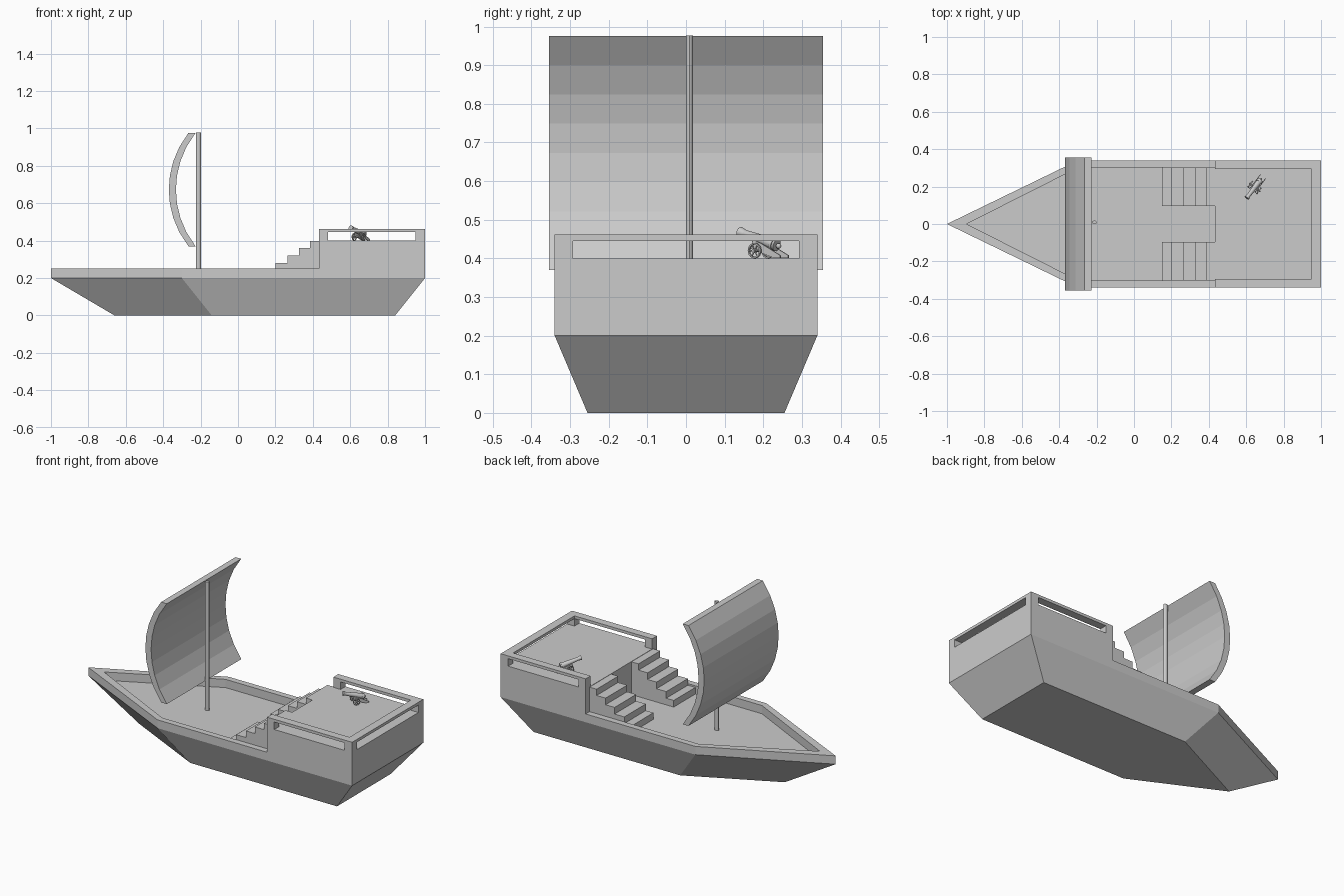
import bpy, bmesh, math
from mathutils import Vector, Matrix

if "Cube" in bpy.data.objects:
    bpy.data.objects.remove(bpy.data.objects["Cube"])

GREY = (0.6, 0.6, 0.6, 1)
grey = bpy.data.materials.new("plain_grey")
grey.use_nodes = True
grey.diffuse_color = GREY
grey.node_tree.nodes["Principled BSDF"].inputs["Base Color"].default_value = GREY


def finish(name, bm, smooth=False):
    bmesh.ops.recalc_face_normals(bm, faces=bm.faces)
    mesh = bpy.data.meshes.new(name)
    bm.to_mesh(mesh)
    bm.free()
    mesh.materials.append(grey)
    obj = bpy.data.objects.new(name, mesh)
    bpy.context.collection.objects.link(obj)
    if smooth:
        bpy.ops.object.select_all(action="DESELECT")
        obj.select_set(True)
        bpy.context.view_layer.objects.active = obj
        bpy.ops.object.shade_smooth_by_angle(angle=math.radians(35))
    return obj


def add_prism(bm, points, sweep):
    """Closed outline swept along a vector."""
    face = bm.faces.new([bm.verts.new(p) for p in points])
    out = bmesh.ops.extrude_face_region(bm, geom=[face], use_keep_orig=True)
    moved = [v for v in out["geom"] if isinstance(v, bmesh.types.BMVert)]
    bmesh.ops.translate(bm, verts=moved, vec=sweep)


def prism(name, points, sweep):
    bm = bmesh.new()
    add_prism(bm, points, sweep)
    return finish(name, bm)


def rectangle(x0, x1, y0, y1, z):
    return [(x0, y0, z), (x1, y0, z), (x1, y1, z), (x0, y1, z)]


def add_rod(bm, start, end, r0, r1, sides=12):
    a, b = Vector(start), Vector(end)
    turn = (b - a).to_track_quat("Z", "Y").to_matrix().to_4x4()
    bmesh.ops.create_cone(bm, cap_ends=True, segments=sides, radius1=r0, radius2=r1,
                          depth=(b - a).length,
                          matrix=Matrix.Translation((a + b) / 2) @ turn)


# Hull: outline rings lofted from keel to bulwark, then down to the deck
def hull_ring(bow, shoulder, stern, half, z):
    return [(bow, 0, z), (shoulder, -half, z), (stern, -half, z),
            (stern, half, z), (shoulder, half, z)]


SIDE, INNER, CASTLE = 0.34, 0.303, 0.432
DECK, BULWARK, FLOOR = 0.2, 0.25, 0.40
bm = bmesh.new()
rings = [[bm.verts.new(p) for p in hull_ring(*spec)] for spec in (
    (-0.66, -0.14, 0.84, 0.255, 0),
    (-1, -0.3, 1, SIDE, DECK),
    (-1, -0.3, 1, SIDE, BULWARK),
    (-0.895, -0.295, CASTLE, INNER, BULWARK),
    (-0.895, -0.295, CASTLE, INNER, DECK))]
for low, high in zip(rings, rings[1:]):
    for i in range(len(low)):
        j = (i + 1) % len(low)
        bm.faces.new((low[i], low[j], high[j], high[i]))
bm.faces.new(rings[0])
bm.faces.new(rings[-1])
finish("hull", bm)

# Raised stern deck
prism("stern_deck", rectangle(CASTLE, 1, -SIDE, SIDE, BULWARK), (0, 0, FLOOR - BULWARK))

# Railing: a U-shaped top beam on corner posts, open toward the stairs
inside, back, beam, top = 0.293, 0.95, 0.445, 0.462
bm = bmesh.new()
add_prism(bm, [(CASTLE, -SIDE, beam), (1, -SIDE, beam), (1, SIDE, beam), (CASTLE, SIDE, beam),
               (CASTLE, inside, beam), (back, inside, beam),
               (back, -inside, beam), (CASTLE, -inside, beam)], (0, 0, top - beam))
for x0, x1 in ((CASTLE, 0.48), (back, 1)):
    for y0, y1 in ((-SIDE, -inside), (inside, SIDE)):
        add_prism(bm, rectangle(x0, x1, y0, y1, FLOOR), (0, 0, beam - FLOOR))
finish("stern_railing", bm)

# Stairs: a stepped profile on each side
edges = (0.15, 0.2, 0.265, 0.325, 0.385, CASTLE)
rise = (FLOOR - DECK) / 5
profile = [(edges[0], DECK)]
for i in range(5):
    height = DECK + rise * (i + 1) - (0.002 if i == 4 else 0)
    profile += [(edges[i], height), (edges[i + 1], height)]
profile.append((CASTLE, DECK))
for name, y in (("right_stairs", -INNER), ("left_stairs", 0.097)):
    prism(name, [(x, y, z) for x, z in profile], (0, INNER - 0.097, 0))

# Mast
bm = bmesh.new()
add_rod(bm, (0, 0, DECK), (0, 0, 0.977), 0.013, 0.013)
bmesh.ops.scale(bm, vec=(1, 0.72, 1), verts=bm.verts)
bmesh.ops.translate(bm, vec=(-0.212, 0.009, 0), verts=bm.verts)
finish("mast", bm, smooth=True)

# Sail: flat-faceted arc, shifted copy of itself gives the thickness
half, bulge, middle, thick = 0.303, 0.105, 0.673, 0.038
radius = (half ** 2 + bulge ** 2) / (2 * bulge)
arc = []
for i in range(9):
    h = half * (i / 4 - 1)
    arc.append((-0.37 + radius - math.sqrt(radius ** 2 - h ** 2), middle + h))
outline = arc + [(x + thick, z) for x, z in reversed(arc)]
prism("sail", [(x, -0.355, z) for x, z in outline], (0, 0.71, 0))

# Cannon frame: forward direction and axle direction
forward = Vector((-0.6, -0.8, 0))
across = Vector((0.8, -0.6, 0))
axle = Vector((0.645, 0.195, FLOOR + 0.02))


def at(f, a, h):
    return axle + forward * f + across * a + Vector((0, 0, h))


# Barrel: tapered tube with breech knob and muzzle ring
bm = bmesh.new()
add_rod(bm, at(-0.05, 0, 0.014), at(0.058, 0, 0.045), 0.016, 0.010, 16)
add_rod(bm, at(0.052, 0, 0.0433), at(0.07, 0, 0.0485), 0.010, 0.014, 16)
add_rod(bm, at(-0.044, 0, 0.0157), at(-0.036, 0, 0.018), 0.018, 0.018, 16)
bmesh.ops.create_uvsphere(bm, u_segments=10, v_segments=6, radius=0.007,
                          matrix=Matrix.Translation(at(-0.056, 0, 0.012)))
finish("cannon_barrel", bm, smooth=True)

# Carriage: axle and two trailing cheeks
bm = bmesh.new()
add_rod(bm, at(0, -0.036, 0), at(0, 0.036, 0), 0.004, 0.004)
for side in (-0.019, 0.016):
    cheek = ((0.02, 0.005), (0.012, 0.028), (-0.015, 0.018), (-0.075, -0.012),
             (-0.075, -0.019), (-0.055, -0.019))
    add_prism(bm, [at(f, side, h) for f, h in cheek], across * 0.004)
finish("cannon_carriage", bm)

# Wheels: rim, hub and spokes
for name, side in (("cannon_wheel_right", 0.029), ("cannon_wheel_left", -0.029)):
    bm = bmesh.new()
    count = 20
    loops = []
    for i in range(count):
        t = math.tau * i / count
        loops.append([bm.verts.new(at(r * math.cos(t), side + w, r * math.sin(t)))
                      for r, w in ((0.02, -0.003), (0.02, 0.003), (0.016, 0.003), (0.016, -0.003))])
    for i in range(count):
        a, b = loops[i], loops[(i + 1) % count]
        for k in range(4):
            m = (k + 1) % 4
            bm.faces.new((a[k], a[m], b[m], b[k]))
    add_rod(bm, at(0, side - 0.005, 0), at(0, side + 0.005, 0), 0.006, 0.006)
    for i in range(6):
        t = math.tau * i / 6
        add_rod(bm, at(0, side, 0), at(0.017 * math.cos(t), side, 0.017 * math.sin(t)),
                0.0018, 0.0018, 6)
    finish(name, bm, smooth=True)
